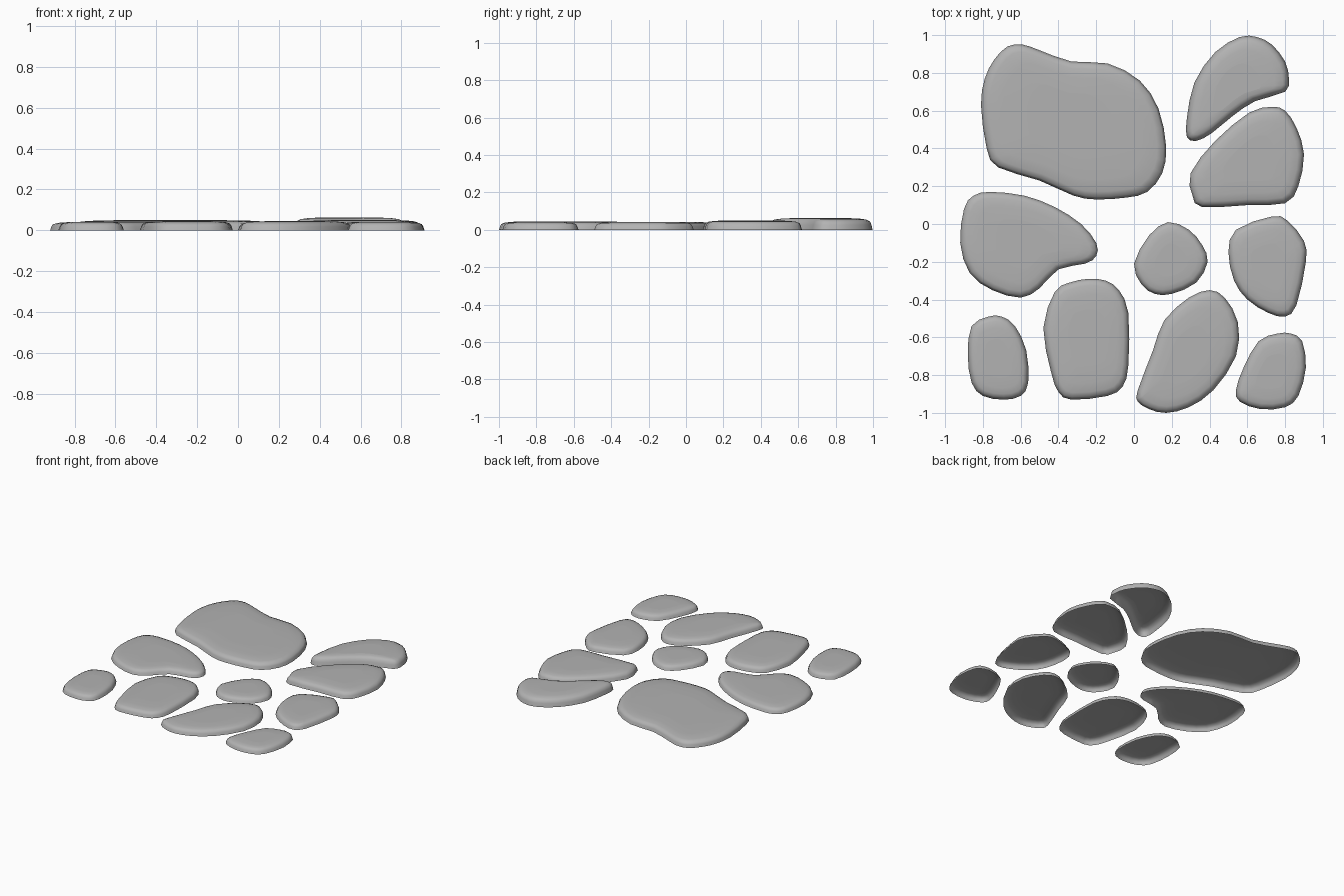
import bpy
import bmesh
from mathutils import Vector

cube = bpy.data.objects.get("Cube")
if cube:
    bpy.data.objects.remove(cube, do_unlink=True)

stone_grey = bpy.data.materials.new("stone grey")
stone_grey.use_nodes = True
grey = (0.45, 0.45, 0.45, 1)
stone_grey.diffuse_color = grey
stone_grey.node_tree.nodes["Principled BSDF"].inputs["Base Color"].default_value = grey

# Domed side profile: inset from the outline, shrink to the centre, share of height
PROFILE = [(0, 0, 0), (0.006, 0, 0.42), (0.013, 0, 0.7), (0.018, 0.06, 0.87),
           (0.018, 0.22, 0.96), (0.018, 0.5, 1)]


def smooth_loop(points):
    """Closed curve through the points, with one extra point in each span."""
    loop = []
    count = len(points)
    for i, b in enumerate(points):
        a, c, d = points[i - 1], points[(i + 1) % count], points[(i + 2) % count]
        loop += [b, (b + c) * 0.5625 - (a + d) * 0.0625]
    return loop


def inward_normals(loop):
    normals = []
    for i in range(len(loop)):
        along = (loop[(i + 1) % len(loop)] - loop[i - 1]).normalized()
        normals.append(Vector((along.y, -along.x)))
    return normals


def stone(name, height, *outline):
    """Low domed shell, open below, from a clockwise outline in hundredths."""
    points = [Vector(p) / 100 for p in outline]
    loop = smooth_loop(points)
    normals = inward_normals(loop)
    centre = sum(loop, Vector((0, 0))) / len(loop)
    bm = bmesh.new()
    rings = []
    for inset, shrink, level in PROFILE:
        ring = [(p + n * inset).lerp(centre, shrink) for p, n in zip(loop, normals)]
        rings.append([bm.verts.new((p.x, p.y, height * level)) for p in ring])
    for low, high in zip(rings, rings[1:]):
        for i in range(len(loop)):
            bm.faces.new((low[i], high[i], high[i - 1], low[i - 1]))
    # Outline runs clockwise, so the cap is reversed to face up
    bm.faces.new(rings[-1][::-1])
    mesh = bpy.data.meshes.new(name)
    bm.to_mesh(mesh)
    bm.free()
    mesh.materials.append(stone_grey)
    obj = bpy.data.objects.new(name, mesh)
    bpy.context.collection.objects.link(obj)
    bpy.ops.object.select_all(action="DESELECT")
    obj.select_set(True)
    bpy.context.view_layer.objects.active = obj
    bpy.ops.object.shade_smooth_by_angle(angle=1.2)


# Back row
stone("large_back_stone", 0.05,
      (-81, 63), (-79, 77), (-74, 87), (-67, 94), (-59, 95), (-50, 92), (-33, 86),
      (-14, 85), (3, 76), (13, 61), (17, 41), (15, 27), (7, 17), (-4, 14), (-20, 13),
      (-32, 15), (-50, 23), (-72, 30), (-78, 40))
stone("curved_back_stone", 0.063,
      (56, 99), (65, 99), (73, 95), (80, 86), (82, 77), (80, 70), (64, 65), (52, 57),
      (41, 48), (33, 44), (28, 46), (28, 56), (32, 75), (43, 91))
stone("right_back_stone", 0.05,
      (73, 62), (80, 60), (86, 51), (90, 37), (87, 20), (80, 11), (60, 10), (36, 9),
      (31, 15), (30, 27), (43, 44), (61, 59))

# Middle row
stone("left_middle_stone", 0.042,
      (-76, 17), (-58, 15), (-42, 9), (-28, 0), (-20, -10), (-20, -17), (-26, -21),
      (-40, -24), (-50, -34), (-60, -39), (-75, -35), (-87, -26), (-92, -10),
      (-90, 8), (-85, 15))
stone("small_centre_stone", 0.038,
      (18, 1), (29, -3), (36, -11), (39, -20), (33, -31), (20, -37), (11, -37),
      (4, -32), (0, -21), (8, -6))
stone("right_middle_stone", 0.042,
      (73, 4), (81, 2), (90, -9), (91, -20), (86, -43), (80, -49), (71, -47),
      (60, -40), (53, -30), (50, -15), (54, -3))

# Front row
stone("left_front_stone", 0.042,
      (-77, -49), (-70, -49), (-63, -54), (-57, -67), (-56, -84), (-60, -91),
      (-69, -93), (-80, -91), (-86, -84), (-88, -69), (-86, -54))
stone("tall_front_stone", 0.045,
      (-24, -29), (-15, -30), (-8, -35), (-3, -47), (-3, -75), (-6, -86), (-14, -91),
      (-33, -93), (-40, -89), (-44, -78), (-48, -55), (-42, -36), (-34, -31))
stone("long_front_stone", 0.045,
      (40, -35), (48, -39), (55, -52), (54, -70), (42, -88), (29, -97), (17, -100),
      (8, -98), (2, -94), (2, -88), (10, -67), (16, -51), (29, -39))
stone("right_front_stone", 0.042,
      (76, -58), (83, -58), (89, -62), (91, -76), (87, -91), (80, -97), (67, -98),
      (56, -94), (54, -88), (58, -76), (66, -62))
